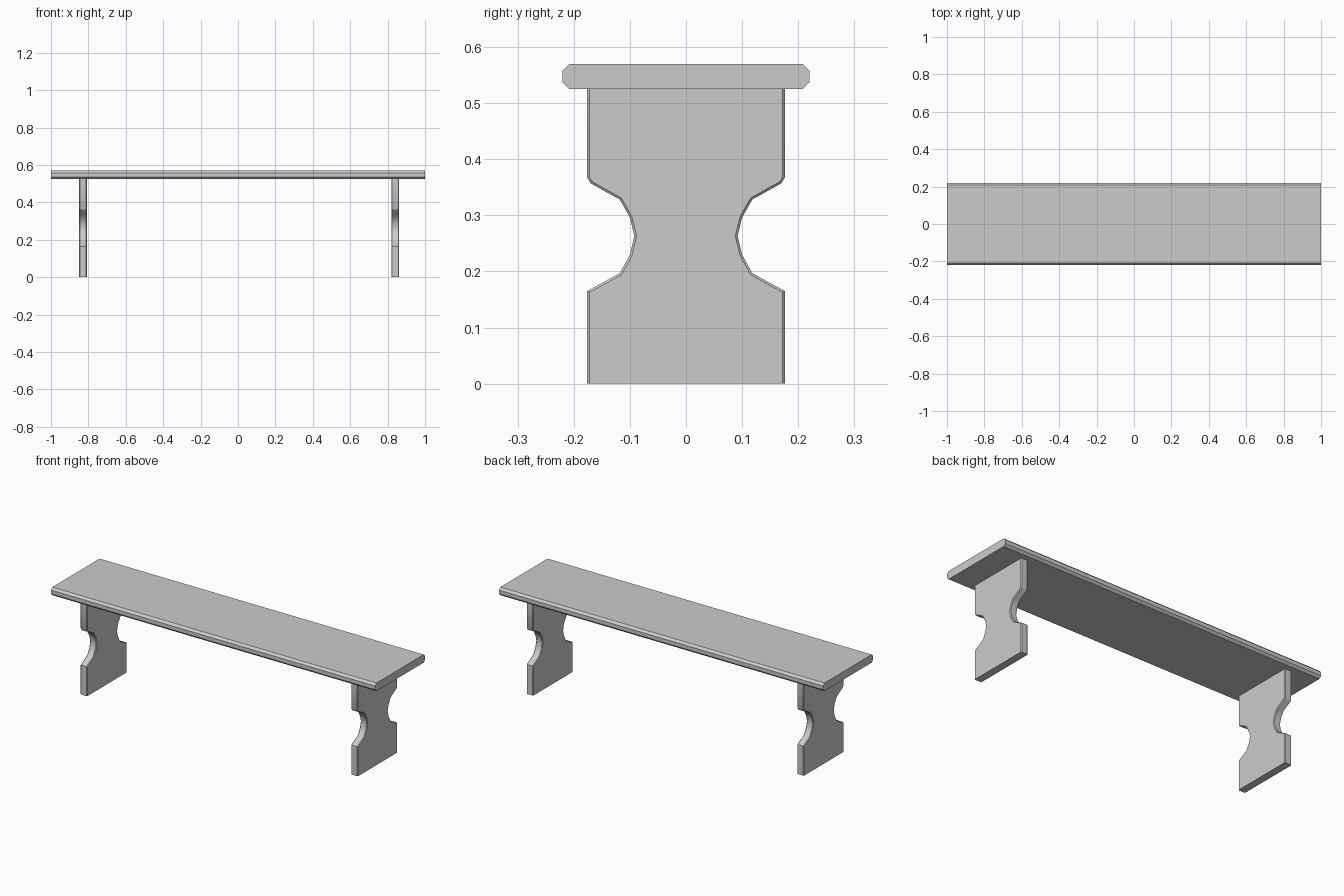
import bpy, bmesh, math

if "Cube" in bpy.data.objects:
    bpy.data.objects.remove(bpy.data.objects["Cube"])

grey = bpy.data.materials.new("plain_grey")
grey.use_nodes = True
colour = (0.6, 0.6, 0.6, 1)
grey.diffuse_color = colour
grey.node_tree.nodes["Principled BSDF"].inputs["Base Color"].default_value = colour


def extrude_profile(name, profile, x0, x1, bevel=0):
    """Extrude a (y, z) outline along x, optionally chamfering its side rims."""
    bm = bmesh.new()
    face = bm.faces.new([bm.verts.new((x0, y, z)) for y, z in profile])
    ext = bmesh.ops.extrude_face_region(bm, geom=[face])
    moved = [g for g in ext["geom"] if isinstance(g, bmesh.types.BMVert)]
    bmesh.ops.translate(bm, verts=moved, vec=(x1 - x0, 0, 0))
    bmesh.ops.recalc_face_normals(bm, faces=bm.faces)
    if bevel:
        # Rim edges lie in one end plane and are not the level top or bottom
        rim = [e for e in bm.edges
               if abs(e.verts[0].co.x - e.verts[1].co.x) < 1e-5
               and abs(e.verts[0].co.z - e.verts[1].co.z) > 1e-4]
        bmesh.ops.bevel(bm, geom=rim, offset=bevel, segments=1,
                        affect='EDGES', clamp_overlap=True)
    mesh = bpy.data.meshes.new(name)
    bm.to_mesh(mesh)
    bm.free()
    mesh.materials.append(grey)
    obj = bpy.data.objects.new(name, mesh)
    bpy.context.collection.objects.link(obj)
    bpy.ops.object.select_all(action='DESELECT')
    obj.select_set(True)
    bpy.context.view_layer.objects.active = obj
    bpy.ops.object.shade_smooth_by_angle(angle=math.radians(38))
    return obj


def mirrored(half):
    """Complete a right-hand outline with its reflection in y."""
    return half + [(-y, z) for y, z in reversed(half)]


# Seat board with chamfered long edges
bottom, top, depth, cut = 0.525, 0.57, 0.22, 0.012
seat = mirrored([(depth - cut, bottom), (depth, bottom + cut),
                 (depth, top - cut), (depth - cut, top)])
extrude_profile("seat", seat, -1, 1)

# Plank legs with a rounded notch on each side
leg = mirrored([(0.176, 0), (0.176, 0.165), (0.118, 0.197), (0.1, 0.23),
                (0.092, 0.263), (0.1, 0.296), (0.118, 0.328),
                (0.17, 0.357), (0.176, 0.367), (0.176, bottom)])
for name, x in (("right_leg", -0.85), ("left_leg", 0.82)):
    extrude_profile(name, leg, x, x + 0.042, bevel=0.004)
